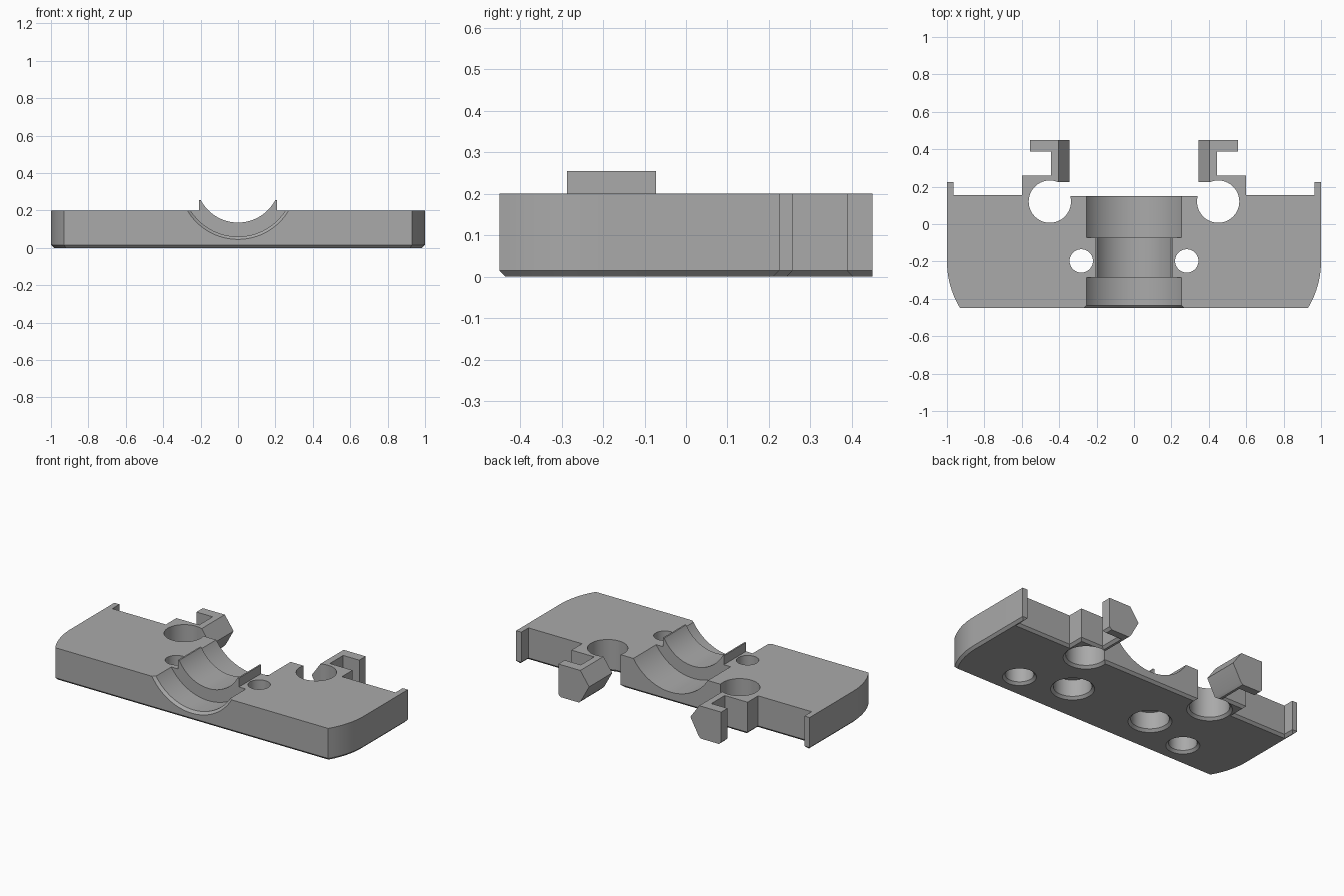
import bpy, bmesh, math
from mathutils import Matrix, Vector

if "Cube" in bpy.data.objects:
    bpy.data.objects.remove(bpy.data.objects["Cube"], do_unlink=True)

H = 0.2          # plate thickness
CH = 0.015       # bottom chamfer
FRONT, BACK = -0.45, 0.45

grey = bpy.data.materials.new("plain grey")
grey.use_nodes = True
grey.diffuse_color = (0.4, 0.4, 0.4, 1)
grey.node_tree.nodes["Principled BSDF"].inputs["Base Color"].default_value = (0.4, 0.4, 0.4, 1)


def make(name, bm):
    bmesh.ops.recalc_face_normals(bm, faces=bm.faces[:])
    mesh = bpy.data.meshes.new(name)
    bm.to_mesh(mesh)
    bm.free()
    mesh.materials.append(grey)
    obj = bpy.data.objects.new(name, mesh)
    bpy.context.collection.objects.link(obj)
    return obj


def prism(points, direction):
    """Extrude a closed outline of 3D points."""
    bm = bmesh.new()
    face = bm.faces.new([bm.verts.new(p) for p in points])
    ext = bmesh.ops.extrude_face_region(bm, geom=[face], use_keep_orig=True)
    moved = [g for g in ext["geom"] if isinstance(g, bmesh.types.BMVert)]
    bmesh.ops.translate(bm, verts=moved, vec=Vector(direction))
    return bm


def lathe(name, profile, place, steps=64):
    """Closed solid turned about local z from (height, radius) pairs."""
    bm = bmesh.new()
    rings = []
    for h, r in profile:
        rings.append([bm.verts.new((r * math.cos(2 * math.pi * i / steps),
                                    r * math.sin(2 * math.pi * i / steps), h))
                      for i in range(steps)])
    for a, b in zip(rings, rings[1:]):
        for i in range(steps):
            j = (i + 1) % steps
            bm.faces.new((a[i], a[j], b[j], b[i]))
    bm.faces.new(rings[0])
    bm.faces.new(rings[-1])
    bm.transform(place)
    return make(name, bm)


def combine(target, tool, operation):
    tool.hide_render = True
    mod = target.modifiers.new(tool.name, 'BOOLEAN')
    mod.operation, mod.solver, mod.object = operation, 'EXACT', tool
    bpy.context.view_layer.objects.active = target
    bpy.ops.object.modifier_apply(modifier=mod.name)
    bpy.data.objects.remove(tool, do_unlink=True)


# Plate outline with rounded front corners, end tabs and hook arms
half = [(0.52 + 0.48 * math.cos(t), -0.2 + 0.48 * math.sin(t))
        for t in [math.asin(0.25 / 0.48) * (i / 10 - 1) for i in range(11)]]
half += [(1, 0.225), (0.965, 0.225), (0.965, 0.155), (0.6, 0.155), (0.6, 0.258),
         (0.445, 0.258), (0.445, 0.388), (0.555, 0.388), (0.555, BACK),
         (0.405, BACK), (0.405, 0.15)]
outline = half + [(-x, y) for x, y in reversed(half)]
bm = prism([(x, y, 0) for x, y in outline], (0, 0, H))
bmesh.ops.recalc_face_normals(bm, faces=bm.faces[:])
rim = [e for e in bm.edges if all(v.co.z < 0.001 for v in e.verts)
       and not all(v.co.y > BACK - 0.001 for v in e.verts)]
bmesh.ops.bevel(bm, geom=rim, offset=CH, segments=1, affect='EDGES', clamp_overlap=False)
plate = make("clamp_plate", bm)

# Pointed hook noses
nose = [(0.43, H), (0.405, H), (0.345, 0.115), (0.4, CH), (0.415, 0), (0.43, 0)]
for s in (1, -1):
    tool = make("hook_nose", prism([(s * x, 0.225, z) for x, z in nose],
                                   (0, BACK - 0.225, 0)))
    combine(plate, tool, 'UNION')

# Raised collar, later hollowed by the channel
bm = bmesh.new()
bmesh.ops.create_cube(bm, size=1, matrix=Matrix.Translation((0, -0.18, 0.178))
                      @ Matrix.Diagonal((0.416, 0.25, 0.154, 1)))
combine(plate, make("collar", bm), 'UNION')

# Stepped half-round channel running front to back
along_y = Matrix.Translation((0, 0, 0.36)) @ Matrix.Rotation(-math.pi / 2, 4, 'X')
channel = [(FRONT - 0.015, 0.33), (FRONT + 0.015, 0.3), (-0.287, 0.3), (-0.287, 0.225),
           (-0.072, 0.225), (-0.072, 0.3), (0.2, 0.3)]
combine(plate, lathe("channel_cutter", channel, along_y, 96), 'DIFFERENCE')

# Holes with chamfered mouths: open sockets, counterbored bolt holes, blind holes
holes = [
    (0.45, 0.12, [(0.113, 0.3)]),
    (0.282, -0.197, [(0.108, 0.12), (0.0625, 0.3)]),
    (0.595, -0.285, [(0.08, 0.15)]),
]
for x, y, bores in holes:
    r0 = bores[0][0]
    profile = [(-CH, r0 + 2 * CH)]
    z = CH
    for r, top in bores:
        profile += [(z, r), (top, r)]
        z = top
    for s in (1, -1):
        tool = lathe("hole_cutter", profile, Matrix.Translation((s * x, y, 0)))
        combine(plate, tool, 'DIFFERENCE')

# Smooth shading on the curved walls only
bpy.ops.object.select_all(action='DESELECT')
plate.select_set(True)
bpy.context.view_layer.objects.active = plate
bpy.ops.object.shade_smooth_by_angle(angle=math.radians(25))
